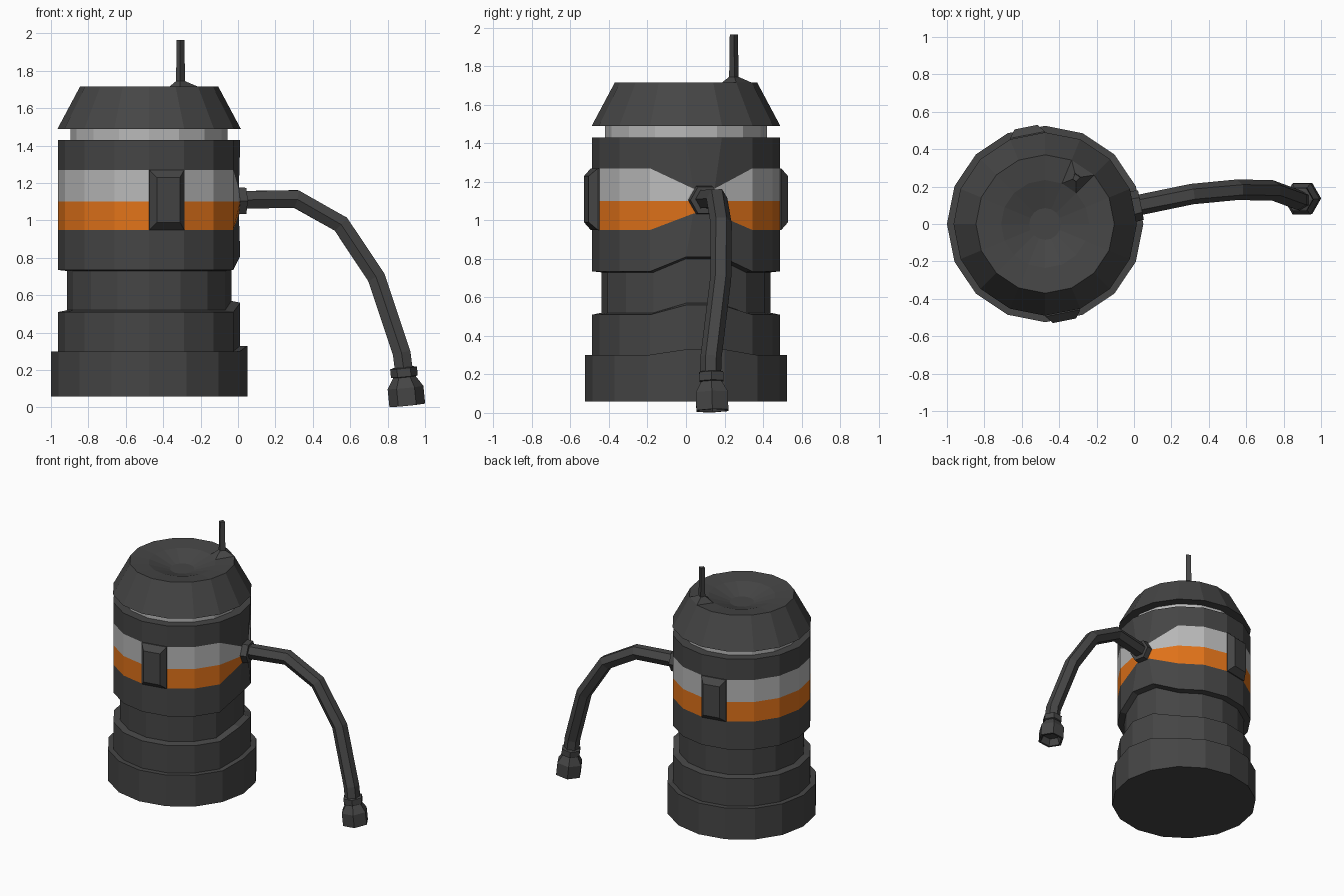
import bpy, bmesh, math
from mathutils import Vector

if "Cube" in bpy.data.objects:
    bpy.data.objects.remove(bpy.data.objects["Cube"])

CX, SIDES = -0.475, 16


def material(name, color):
    m = bpy.data.materials.new(name)
    m.diffuse_color = (*color, 1)
    m.use_nodes = True
    m.node_tree.nodes["Principled BSDF"].inputs["Base Color"].default_value = m.diffuse_color
    return m


DARK = material("dark_grey", (0.06, 0.06, 0.06))
LIGHT = material("light_grey", (0.48, 0.48, 0.48))
ORANGE = material("orange", (0.75, 0.17, 0.01))


def rim(r, z, col):
    """Point on the canister's 16-sided ring."""
    a = 2 * math.pi * col / SIDES
    return Vector((CX + r * math.cos(a), r * math.sin(a), z))


def skin(name, rings, mats=None):
    """Bridge equal rings of points, cap both ends; mats = material index per band."""
    bm = bmesh.new()
    vs = [[bm.verts.new(p) for p in ring] for ring in rings]
    n = len(vs[0])
    for k in range(len(vs) - 1):
        for i in range(n):
            j = (i + 1) % n
            f = bm.faces.new((vs[k][i], vs[k][j], vs[k + 1][j], vs[k + 1][i]))
            f.material_index = mats[k] if mats else 0
    bm.faces.new(vs[0][::-1])
    bm.faces.new(vs[-1])
    bmesh.ops.recalc_face_normals(bm, faces=bm.faces)
    me = bpy.data.meshes.new(name)
    bm.to_mesh(me)
    bm.free()
    for m in (DARK, LIGHT, ORANGE):
        me.materials.append(m)
    ob = bpy.data.objects.new(name, me)
    bpy.context.collection.objects.link(ob)
    return ob


def tube(name, stations, axis=None, turn=0):
    """Six-sided sweep through (centre, radius) stations."""
    pts = [Vector(c) for c, _ in stations]
    rings = []
    for i, (c, r) in enumerate(stations):
        if axis:
            t = Vector(axis).normalized()
        else:
            t = Vector()
            if i > 0:
                t += (pts[i] - pts[i - 1]).normalized()
            if i < len(pts) - 1:
                t += (pts[i + 1] - pts[i]).normalized()
            t.normalize()
        side = Vector((0, 1, 0))
        side = (side - t * side.dot(t)).normalized()
        up = t.cross(side)
        rings.append([pts[i] + r * (side * math.cos(a) + up * math.sin(a))
                      for a in (math.radians(60 * k + turn) for k in range(6))])
    return skin(name, rings)


# Canister body: radius, height, height of the two columns under the hose port,
# and how far those columns pinch together
profile = [
    (0.525, 0.06, 0.06, 0), (0.525, 0.30, 0.33, 0), (0.487, 0.30, 0.33, 0),
    (0.487, 0.51, 0.56, 0), (0.44, 0.52, 0.57, 0), (0.44, 0.73, 0.80, 0),
    (0.487, 0.735, 0.81, 0), (0.487, 0.95, 1.035, 0.2), (0.487, 1.10, 1.10, 0),
    (0.487, 1.27, 1.165, 0.2), (0.487, 1.43, 1.43, 0), (0.42, 1.43, 1.43, 0),
    (0.42, 1.50, 1.50, 0)]
rings = []
for r, z, z_port, pinch in profile:
    ring = [rim(r, z, c) for c in range(SIDES)]
    a, b = rim(r, z_port, 0), rim(r, z_port, 1)
    ring[0], ring[1] = a.lerp(b, pinch), b.lerp(a, pinch)
    rings.append(ring)
skin("canister_body", rings, [0] * 7 + [2, 1, 0, 0, 1])

# Lid with a shallow dished top
lid = [(0.42, 1.49), (0.49, 1.49), (0.37, 1.715), (0.235, 1.70), (0.085, 1.65)]
skin("lid", [[rim(r, z, c) for c in range(SIDES)] for r, z in lid])

# Side panels, each filling one facet front and back
for name, col in (("front_panel", 12), ("back_panel", 4)):
    a, b = rim(0.487, 0, col), rim(0.487, 0, col + 1)
    out = ((a + b) / 2 - Vector((CX, 0, 0))).normalized()
    rings = []
    for depth, inset, z0, z1 in ((-0.01, 0, 0.95, 1.27), (0.008, 0, 0.95, 1.27),
                                 (0.05, 0.17, 0.99, 1.23)):
        p, q = a.lerp(b, inset) + out * depth, b.lerp(a, inset) + out * depth
        rings.append([v + Vector((0, 0, z)) for v, z in ((p, z0), (q, z0), (q, z1), (p, z1))])
    skin(name, rings)

# Antenna growing from one facet of the lid
quad = [rim(0.235, 1.70, 2), rim(0.37, 1.715, 2), rim(0.37, 1.715, 3), rim(0.235, 1.70, 3)]
mid = sum(quad, Vector()) / 4
rings = [quad]
for scale, z in ((0.28, 1.745), (0.24, 1.965)):
    ring = [mid.lerp(p, scale) for p in quad]
    for p in ring:
        p.z = z
    rings.append(ring)
skin("antenna", rings)

# Hose port, hose, collar and nozzle
normal = Vector((math.cos(math.pi / 16), math.sin(math.pi / 16), 0))
port = Vector((CX, 0, 1.105)) + normal * 0.477
tube("hose_port", [(port - normal * 0.02, 0.085), (port + normal * 0.045, 0.08),
                   (port + normal * 0.045, 0.055)], normal)
tube("hose", [(c, 0.055) for c in (
    (0.02, 0.10, 1.11), (0.31, 0.16, 1.115), (0.55, 0.183, 0.98),
    (0.74, 0.18, 0.695), (0.875, 0.13, 0.29), (0.888, 0.127, 0.19))])

down = Vector((0.1, 0.03, -1)).normalized()
end = Vector((0.905, 0.137, 0.0115))


def along(*steps):
    return [(end - down * d, r) for d, r in steps]


tube("hose_collar", along((0.205, 0.055), (0.20, 0.072), (0.155, 0.072), (0.15, 0.055)), down, 30)
tube("nozzle", along((0.16, 0.055), (0.095, 0.096), (0, 0.096), (0, 0.08), (0.05, 0.06)), down, 30)
